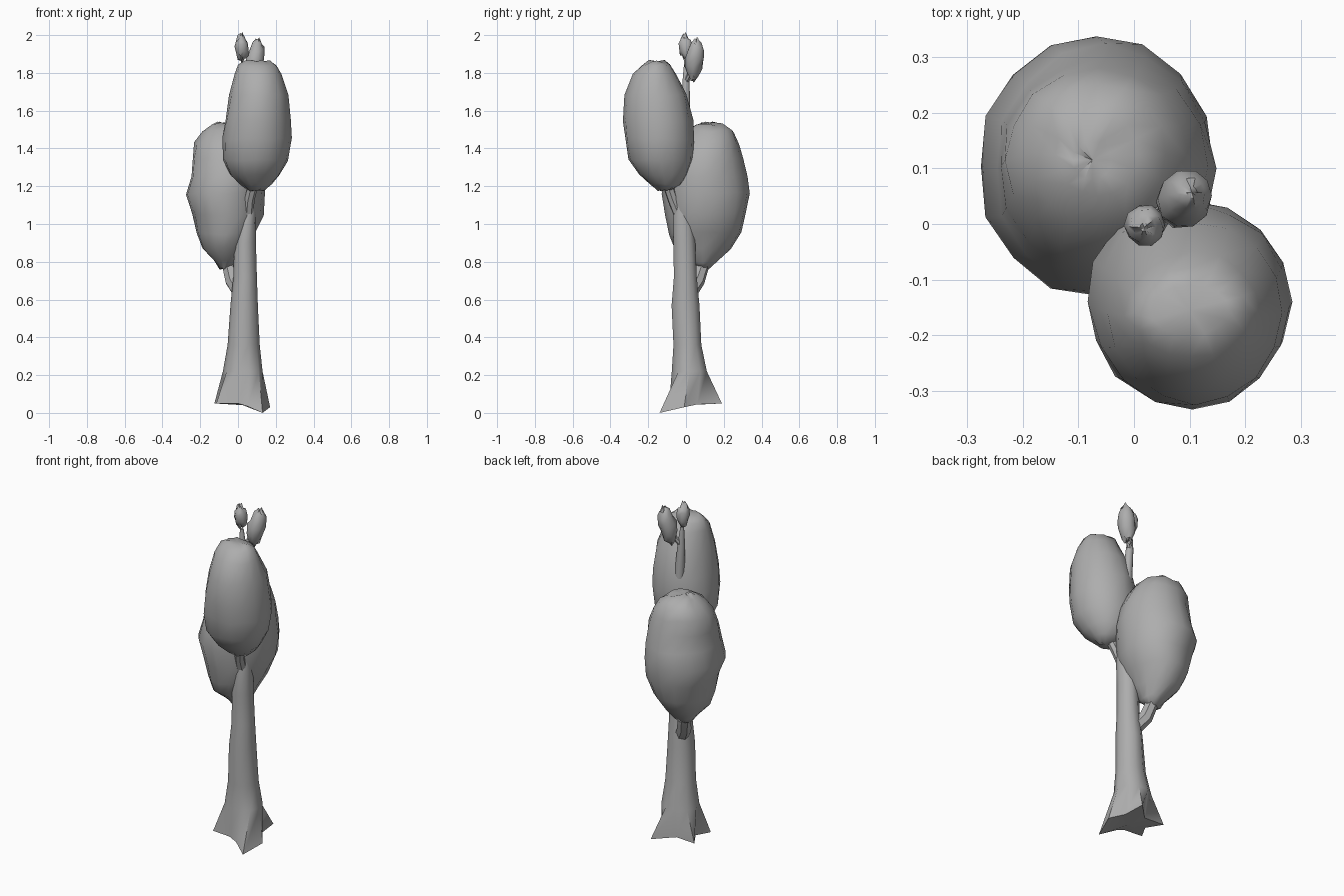
import bpy, bmesh, math, random
from mathutils import Vector

if "Cube" in bpy.data.objects:
    bpy.data.objects.remove(bpy.data.objects["Cube"])

random.seed(4)
grey = bpy.data.materials.new("plain grey")
grey.diffuse_color = (0.42, 0.42, 0.42, 1)
grey.use_nodes = True
grey.node_tree.nodes["Principled BSDF"].inputs["Base Color"].default_value = grey.diffuse_color


def ellipse(z, x0, x1, y0, y1, sides, jitter):
    """One horizontal ring, given by its extents."""
    cx, cy, rx, ry = (x0 + x1) / 2, (y0 + y1) / 2, (x1 - x0) / 2, (y1 - y0) / 2
    pts = []
    for i in range(sides):
        a = 2 * math.pi * i / sides
        k = 1 + random.uniform(-jitter, jitter)
        pts.append((cx + rx * k * math.cos(a), cy + ry * k * math.sin(a),
                    z + random.uniform(-jitter, jitter) * 0.3))
    return pts


def loft(name, rings, angle=50):
    """Skin a stack of rings, bottom to top, and cap both ends."""
    bm = bmesh.new()
    loops = [[bm.verts.new(p) for p in r] for r in rings]
    n = len(loops[0])
    for a, b in zip(loops, loops[1:]):
        for i in range(n):
            j = (i + 1) % n
            bm.faces.new((a[i], a[j], b[j], b[i]))
    for loop, flip in ((loops[0], True), (loops[-1], False)):
        mid = bm.verts.new(sum((v.co for v in loop), Vector()) / n)
        for i in range(n):
            tri = (loop[i], loop[(i + 1) % n], mid)
            bm.faces.new(tri[::-1] if flip else tri)
    me = bpy.data.meshes.new(name)
    bm.to_mesh(me)
    bm.free()
    me.materials.append(grey)
    ob = bpy.data.objects.new(name, me)
    bpy.context.collection.objects.link(ob)
    bpy.ops.object.select_all(action='DESELECT')
    ob.select_set(True)
    bpy.context.view_layer.objects.active = ob
    bpy.ops.object.shade_smooth_by_angle(angle=math.radians(angle))
    return ob


def branch(name, path, sides=7):
    """Tapered limb along points (x, y, z, radius)."""
    pts = [Vector(p[:3]) for p in path]
    rings = []
    for i, p in enumerate(pts):
        d = (pts[min(i + 1, len(pts) - 1)] - pts[max(i - 1, 0)]).normalized()
        u = Vector((0, 1, 0)).cross(d).normalized()
        v = d.cross(u)
        rings.append([p + path[i][3] * (u * math.cos(t) + v * math.sin(t))
                      for t in (2 * math.pi * k / sides for k in range(sides))])
    return loft(name, rings)


def crown(name, levels, sides=16, jitter=0.025):
    return loft(name, [ellipse(*lv, sides, jitter) for lv in levels], 60)


def tuft(name, c, r, lean):
    """Small leaf clump: egg with leaning axis."""
    rings = []
    for t, w in ((-1, .25), (-.8, .62), (-.4, .92), (.1, 1), (.55, .85), (.85, .55), (1, .2)):
        x, y = c[0] + lean[0] * t, c[1] + lean[1] * t
        rings.append(ellipse(c[2] + r[2] * t, x - r[0] * w, x + r[0] * w,
                             y - r[1] * w, y + r[1] * w, 10, 0.06))
    return loft(name, rings, 60)


# Trunk with flared roots
roots = [(.17, -.01, .03), (.11, .06, .045), (.10, .19, .05), (.0, .09, .05),
         (-.125, .10, .05), (-.07, .01, .05), (-.115, -.07, .05), (0, -.08, .05),
         (.05, -.09, .035), (.13, -.14, 0)]
stem = [(.22, -.08, .13, -.08, .115), (.36, -.055, .115, -.07, .085),
        (.57, -.04, .105, -.08, .075), (.72, -.025, .10, -.067, .06),
        (.90, -.02, .095, -.07, .052), (1.05, .012, .095, -.07, .04),
        (1.20, .015, .085, -.045, .035), (1.50, .02, .08, -.035, .025),
        (1.75, .01, .052, -.02, .02), (1.86, .015, .035, -.01, .01)]
loft("trunk", [roots] + [ellipse(*s, 10, 0) for s in stem])

# Limbs carrying the crowns
branch("lower_branch", [(.02, .01, .62, .04), (-.03, .06, .70, .04), (-.06, .10, .82, .035)])
branch("upper_branch", [(.05, -.03, 1.03, .03), (.06, -.07, 1.13, .028), (.09, -.11, 1.25, .028)])
branch("twig", [(.03, 0, 1.75, .016), (.055, .02, 1.79, .014), (.08, .04, 1.85, .012)])

# Large crowns: height, x extents, y extents
crown("lower_crown", [
    (.765, -.10, -.02, .06, .12), (.80, -.125, .01, .02, .16), (.87, -.19, .04, -.06, .235),
    (.95, -.22, .09, -.09, .295), (1.05, -.245, .135, -.11, .318), (1.16, -.28, .145, -.13, .337),
    (1.25, -.25, .145, -.12, .32), (1.35, -.242, .13, -.09, .298), (1.43, -.23, .10, -.05, .28),
    (1.49, -.19, .06, 0, .255), (1.525, -.14, .01, .05, .20), (1.535, -.11, -.04, .08, .15)])
crown("upper_crown", [
    (1.18, .06, .14, -.15, -.08), (1.21, .02, .18, -.19, -.03), (1.26, -.04, .22, -.25, .01),
    (1.34, -.08, .265, -.305, .04), (1.45, -.085, .283, -.325, .045), (1.55, -.07, .28, -.335, .035),
    (1.68, -.045, .265, -.325, .005), (1.79, -.015, .23, -.28, -.05), (1.84, 0, .205, -.24, -.08),
    (1.862, .03, .17, -.20, -.11)])

# Small leaf clumps at the tip
tuft("tip_clump_small", (.02, -.002, 1.935), (.037, .037, .065), (-.002, -.004))
tuft("tip_clump_large", (.09, .045, 1.868), (.048, .052, .103), (.014, .012))
